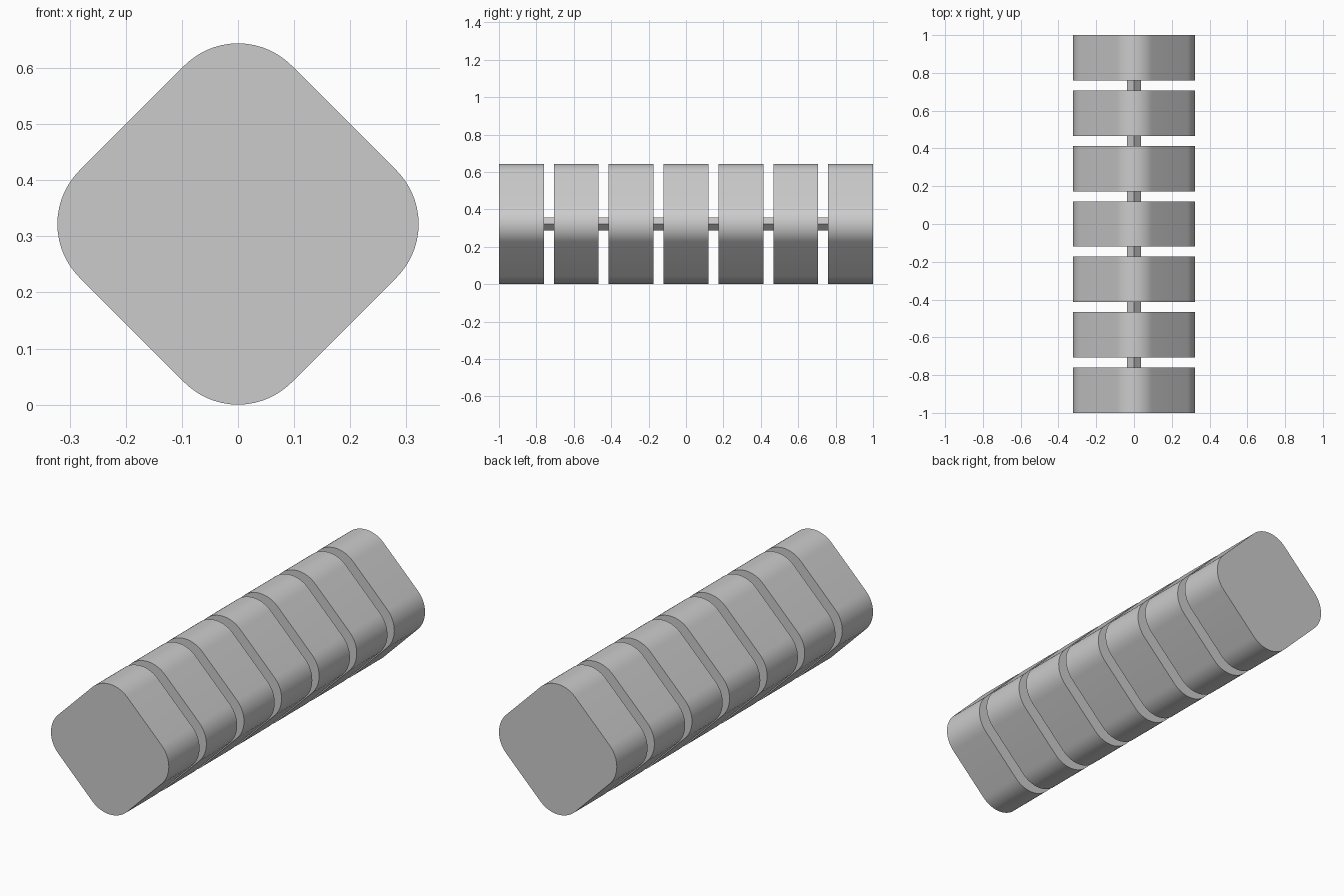
import bpy, bmesh
from math import cos, sin, pi

if "Cube" in bpy.data.objects:
    bpy.data.objects.remove(bpy.data.objects["Cube"])

CZ = 0.322                # height of the long axis
COUNT, WIDTH = 7, 0.24
PITCH = (2 - WIDTH) / (COUNT - 1)


def rounded_diamond(half, r, steps):
    # arcs centred on the axes, each spanning 90 degrees
    pts = []
    for k in range(4):
        a0 = k * pi / 2
        for i in range(steps + 1):
            a = a0 - pi / 4 + i * pi / 2 / steps
            pts.append(((half - r) * cos(a0) + r * cos(a),
                        (half - r) * sin(a0) + r * sin(a)))
    return pts


def prism(name, profile, y0, y1):
    bm = bmesh.new()
    front, back = [[bm.verts.new((x, y, z + CZ)) for x, z in profile] for y in (y0, y1)]
    n = len(profile)
    bm.faces.new(front)
    bm.faces.new(back[::-1])
    for i in range(n):
        j = (i + 1) % n
        bm.faces.new((front[i], back[i], back[j], front[j]))
    bmesh.ops.recalc_face_normals(bm, faces=bm.faces)
    mesh = bpy.data.meshes.new(name)
    bm.to_mesh(mesh)
    bm.free()
    ob = bpy.data.objects.new(name, mesh)
    bpy.context.collection.objects.link(ob)
    bpy.ops.object.select_all(action='DESELECT')
    ob.select_set(True)
    bpy.context.view_layer.objects.active = ob
    bpy.ops.object.shade_smooth_by_angle()
    return ob


# Seven rounded square segments along the length
outline = rounded_diamond(CZ, 0.135, 14)
for k in range(COUNT):
    y = -1 + k * PITCH
    prism(f"segment_{k + 1}", outline, y, y + WIDTH)

# Thin square connectors bridging each gap
d = 0.036
square = [(d, 0), (0, d), (-d, 0), (0, -d)]
for k in range(COUNT - 1):
    y = -1 + k * PITCH + WIDTH
    prism(f"connector_{k + 1}", square, y - 0.005, y + PITCH - WIDTH + 0.005)
